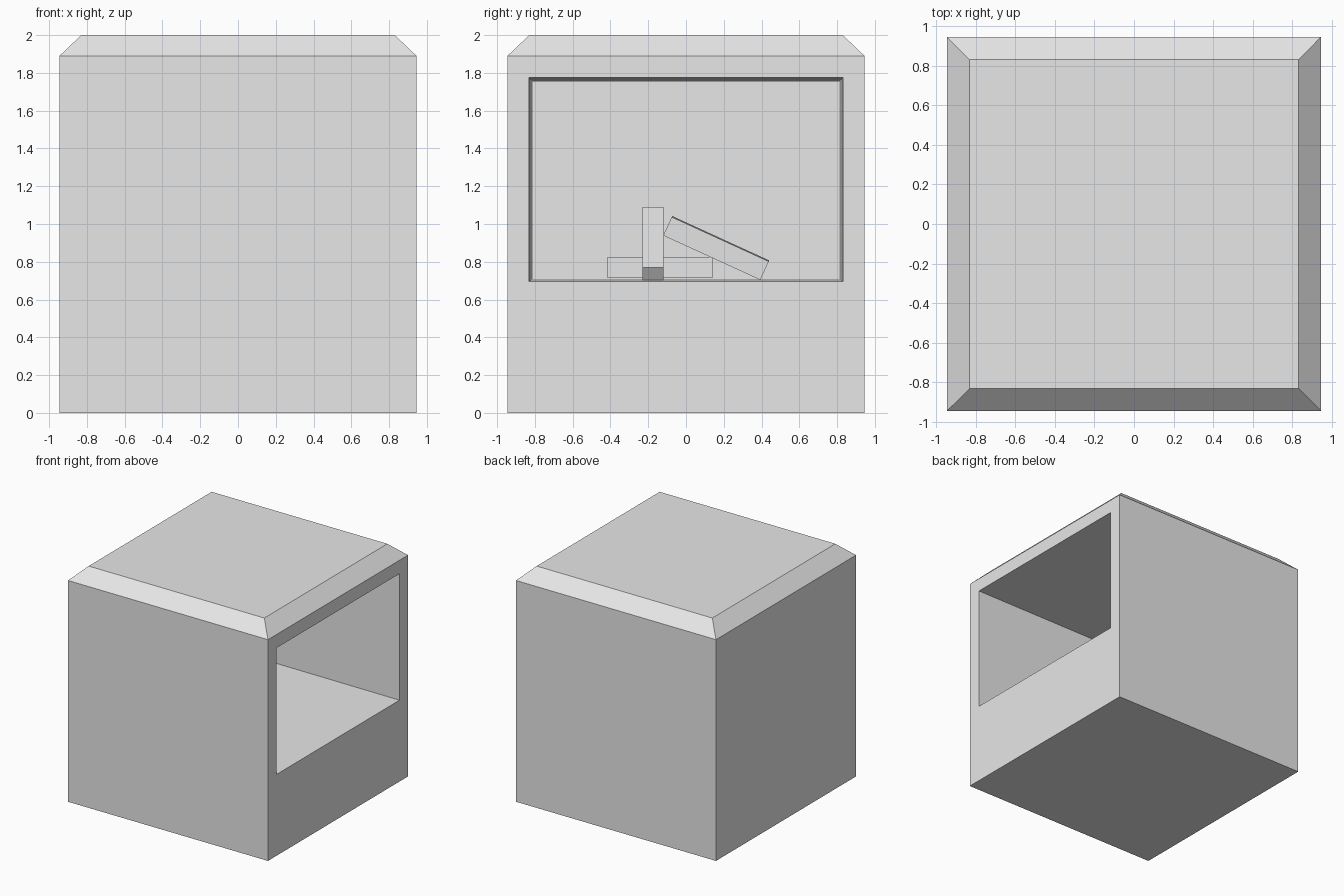
import bpy, bmesh
from math import radians
from mathutils import Matrix, Vector

cube = bpy.data.objects.get("Cube")
if cube:
    bpy.data.objects.remove(cube)

grey = bpy.data.materials.new("light grey")
grey.use_nodes = True
grey.diffuse_color = (0.8, 0.8, 0.8, 1)
grey.node_tree.nodes["Principled BSDF"].inputs["Base Color"].default_value = (0.8, 0.8, 0.8, 1)


def finish(name, bm):
    bmesh.ops.recalc_face_normals(bm, faces=bm.faces)
    mesh = bpy.data.meshes.new(name)
    bm.to_mesh(mesh)
    bm.free()
    mesh.materials.append(grey)
    obj = bpy.data.objects.new(name, mesh)
    bpy.context.collection.objects.link(obj)
    return obj


def ring(bm, corners):
    return [bm.verts.new(c) for c in corners]


def bridge(bm, a, b):
    for i in range(4):
        j = (i + 1) % 4
        bm.faces.new((a[i], a[j], b[j], b[i]))


def level(half, z):
    return [(-half, -half, z), (half, -half, z), (half, half, z), (-half, half, z)]


def opening(x, half, low, high):
    return [(x, -half, low), (x, half, low), (x, half, high), (x, -half, high)]


# Housing: square block with a chamfered top and a tapered recess in its side
SIDE, INNER, SHOULDER = 0.945, 0.83, 1.89
bm = bmesh.new()
base, shoulder, top = (ring(bm, level(h, z)) for h, z in
                       ((SIDE, 0), (SIDE, SHOULDER), (INNER, 2)))
bm.faces.new(base)
bm.faces.new(top)
bridge(bm, shoulder, top)
for i in (0, 2, 3):
    j = (i + 1) % 4
    bm.faces.new((base[i], base[j], shoulder[j], shoulder[i]))

# Recess: frame around the mouth, sloping walls and a back wall
outer = [base[1], base[2], shoulder[2], shoulder[1]]
mouth = ring(bm, opening(SIDE, INNER, 0.695, 1.775))
back = ring(bm, opening(-INNER, 0.812, 0.71, 1.755))
bridge(bm, outer, mouth)
bridge(bm, mouth, back)
bm.faces.new(back)
finish("fireplace_housing", bm)


# Logs: plain square beams stacked on the recess floor
def log(name, centre, size, axis, angle, twist=0):
    bm = bmesh.new()
    bmesh.ops.create_cube(bm, size=1)
    turn = Matrix.Rotation(radians(angle), 4, axis) @ Matrix.Rotation(radians(twist), 4, "Y")
    bm.transform(Matrix.Translation(Vector(centre)) @ turn @ Matrix.Diagonal((*size, 1)))
    finish(name, bm)


log("flat_log", (-0.15, -0.138, 0.77), (0.11, 0.556, 0.11), "X", 0)
log("leaning_log", (-0.13, -0.175, 0.895), (0.56, 0.11, 0.087), "Y", 35)
log("tilted_log", (0, 0.16, 0.873), (0.11, 0.565, 0.108), "X", -24.6, 3)
